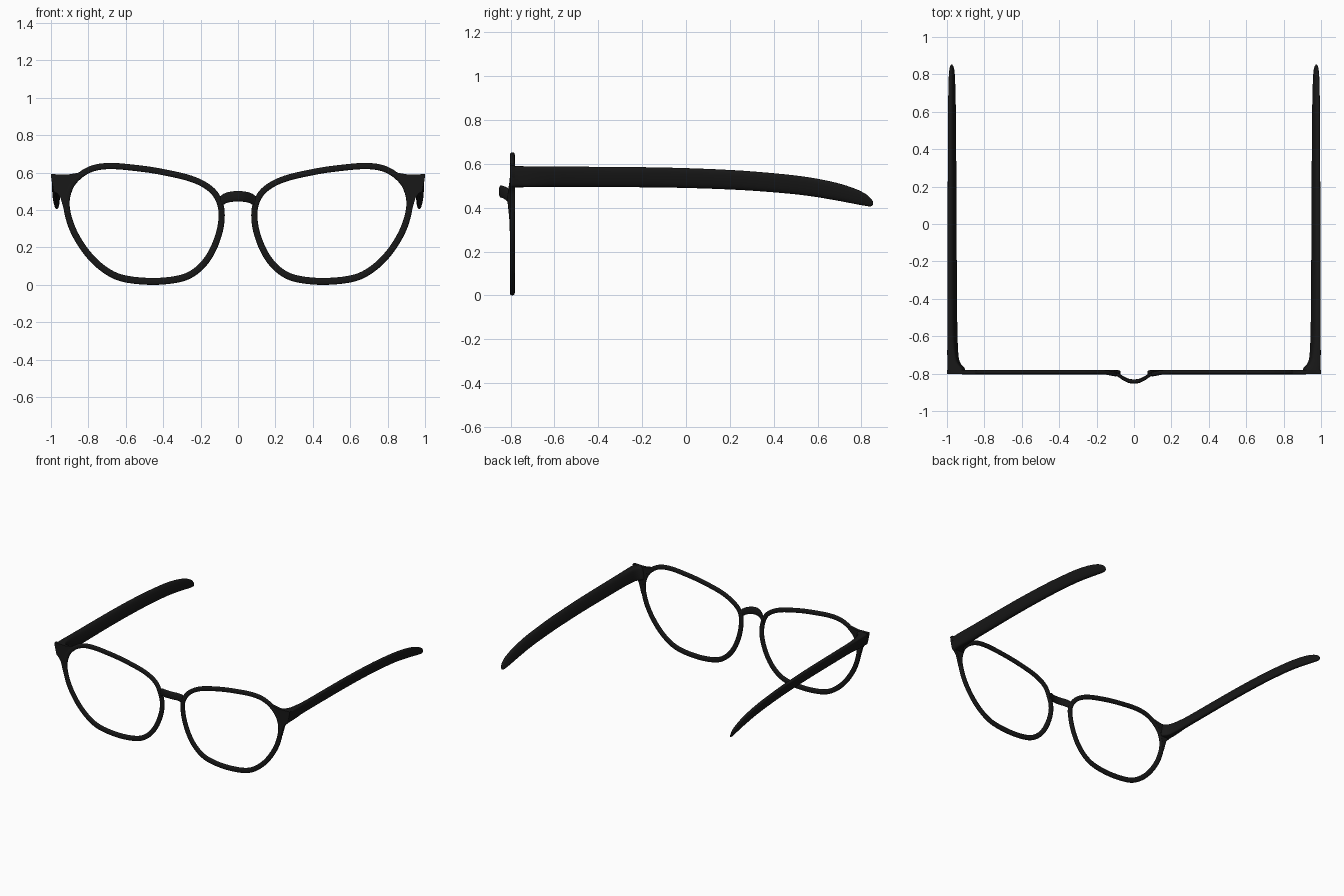
import bpy, bmesh, math
from mathutils import Vector

if "Cube" in bpy.data.objects:
    bpy.data.objects.remove(bpy.data.objects["Cube"])

black = bpy.data.materials.new("black_plastic")
black.diffuse_color = (0.009, 0.009, 0.009, 1)
black.use_nodes = True
black.node_tree.nodes["Principled BSDF"].inputs["Base Color"].default_value = black.diffuse_color


def spline(pts, steps, closed=False):
    """Catmull-Rom through tuples of any length."""
    n, out = len(pts), []
    for i in range(n if closed else n - 1):
        idx = [(i + k) % n if closed else min(max(i + k, 0), n - 1) for k in (-1, 0, 1, 2)]
        a, b, c, d = (pts[j] for j in idx)
        for s in range(steps):
            t = s / steps
            out.append(tuple(0.5 * (2 * q + (r - p) * t + (2 * p - 5 * q + 4 * r - u) * t * t
                                    + (3 * q - p - 3 * r + u) * t ** 3)
                             for p, q, r, u in zip(a, b, c, d)))
    if not closed:
        out.append(tuple(pts[-1]))
    return out


def section(n, power):
    """Rounded-box cross-section in the range -1..1."""
    f = lambda v: math.copysign(abs(v) ** (2 / power), v)
    return [(f(math.cos(2 * math.pi * k / n)), f(math.sin(2 * math.pi * k / n))) for k in range(n)]


def finish(name, bm, mirror):
    bmesh.ops.recalc_face_normals(bm, faces=bm.faces)
    me = bpy.data.meshes.new(name)
    bm.to_mesh(me)
    bm.free()
    me.materials.append(black)
    ob = bpy.data.objects.new(name, me)
    bpy.context.collection.objects.link(ob)
    if mirror:
        m = ob.modifiers.new("mirror", 'MIRROR')
        m.use_mirror_merge = False
    bpy.ops.object.select_all(action='DESELECT')
    ob.select_set(True)
    bpy.context.view_layer.objects.active = ob
    bpy.ops.object.shade_smooth_by_angle(angle=math.radians(40))
    return ob


def loft(name, rings, closed=False, mirror=True):
    bm = bmesh.new()
    vs = [[bm.verts.new(p) for p in r] for r in rings]
    n = len(vs[0])
    for i in range(len(vs) if closed else len(vs) - 1):
        a, b = vs[i], vs[(i + 1) % len(vs)]
        for k in range(n):
            bm.faces.new((a[k], a[(k + 1) % n], b[(k + 1) % n], b[k]))
    if not closed:
        bm.faces.new(vs[0])
        bm.faces.new(vs[-1])
    return finish(name, bm, mirror)


# Lens rims: the lens opening outline, swept with a rounded section
opening = [(.676, .619), (.553, .609), (.42, .59), (.26, .553), (.168, .508), (.122, .455),
           (.104, .385), (.115, .29), (.156, .184), (.217, .104), (.302, .055), (.447, .037),
           (.607, .052), (.705, .098), (.793, .182), (.866, .30), (.90, .423), (.882, .515),
           (.832, .574), (.765, .609)]
outline = spline(opening, 6, True)
rings = []
for i, (x, z) in enumerate(outline):
    p, q = outline[i - 1], outline[(i + 1) % len(outline)]
    t = Vector((q[0] - p[0], q[1] - p[1])).normalized()
    out = Vector((t.y, -t.x))
    if out.dot(Vector((x - .5, z - .33))) < 0:
        out = -out
    w = .0165 + .002 * max(0, -out.y)
    # slight forward swell beside the nose
    y = -.792 - .012 * math.exp(-((x - .1) / .05) ** 2 - ((z - .45) / .08) ** 2)
    rings.append([(x + out.x * w * (1 + u), y + .0115 * v, z + out.y * w * (1 + u))
                  for u, v in section(16, 3)])
loft("lens_rim", rings, True)

# Nose bridge arching forward between the rims (x, y, z, half height)
half = [(.105, -.797, .441, .022), (.085, -.806, .453, .029), (.06, -.823, .466, .028),
        (.03, -.838, .472, .028)]
path = spline([(-x, y, z, h) for x, y, z, h in half] + [(0, -.842, .474, .028)] + half[::-1], 5)
loft("nose_bridge", [[(x, y + .0115 * u, z + h * v) for u, v in section(16, 2.6)]
                     for x, y, z, h in path], mirror=False)

# End pieces joining the rims to the temples
plate = [(.835, .604), (.872, .596), (.91, .590), (1, .592), (.998, .565), (.984, .503), (.965, .487),
         (.948, .463), (.936, .42), (.925, .38), (.918, .40), (.912, .45), (.895, .53), (.85, .585)]
bm = bmesh.new()
face = bm.faces.new([bm.verts.new((x, -.802, z)) for x, z in plate])
new = bmesh.ops.extrude_face_region(bm, geom=[face])["geom"]
bmesh.ops.translate(bm, vec=(0, .022, 0), verts=[g for g in new if isinstance(g, bmesh.types.BMVert)])
finish("end_piece", bm, True)

# Temples: (y, inner x, outer x, bottom z, top z), with a leaf section leaning in at the bottom
temple = [(-.798, .895, 1, .490, .591), (-.77, .903, 1, .492, .590), (-.745, .925, 1, .493, .589),
          (-.69, .938, 1, .494, .588), (-.5, .943, 1, .494, .587), (-.1, .946, .999, .492, .583),
          (.2, .947, .998, .483, .572), (.4, .949, .997, .470, .557), (.55, .95, .997, .455, .540),
          (.68, .952, .995, .434, .515), (.77, .955, .993, .417, .487), (.82, .959, .989, .408, .462),
          (.842, .965, .984, .406, .443), (.852, .971, .978, .413, .430)]
rings = []
for y, a, b, lo, hi in spline(temple, 4):
    k = min(1, max(0, (y + .80) / .2))
    power, thick, lean = 6 - 3.2 * k, .86 - .14 * k, .14 + .3 * k
    rings.append([((a + b) / 2 + (b - a) / 2 * (thick * u + lean * v), y,
                   (lo + hi) / 2 + (hi - lo) / 2 * v) for u, v in section(24, power)])
loft("temple", rings)
